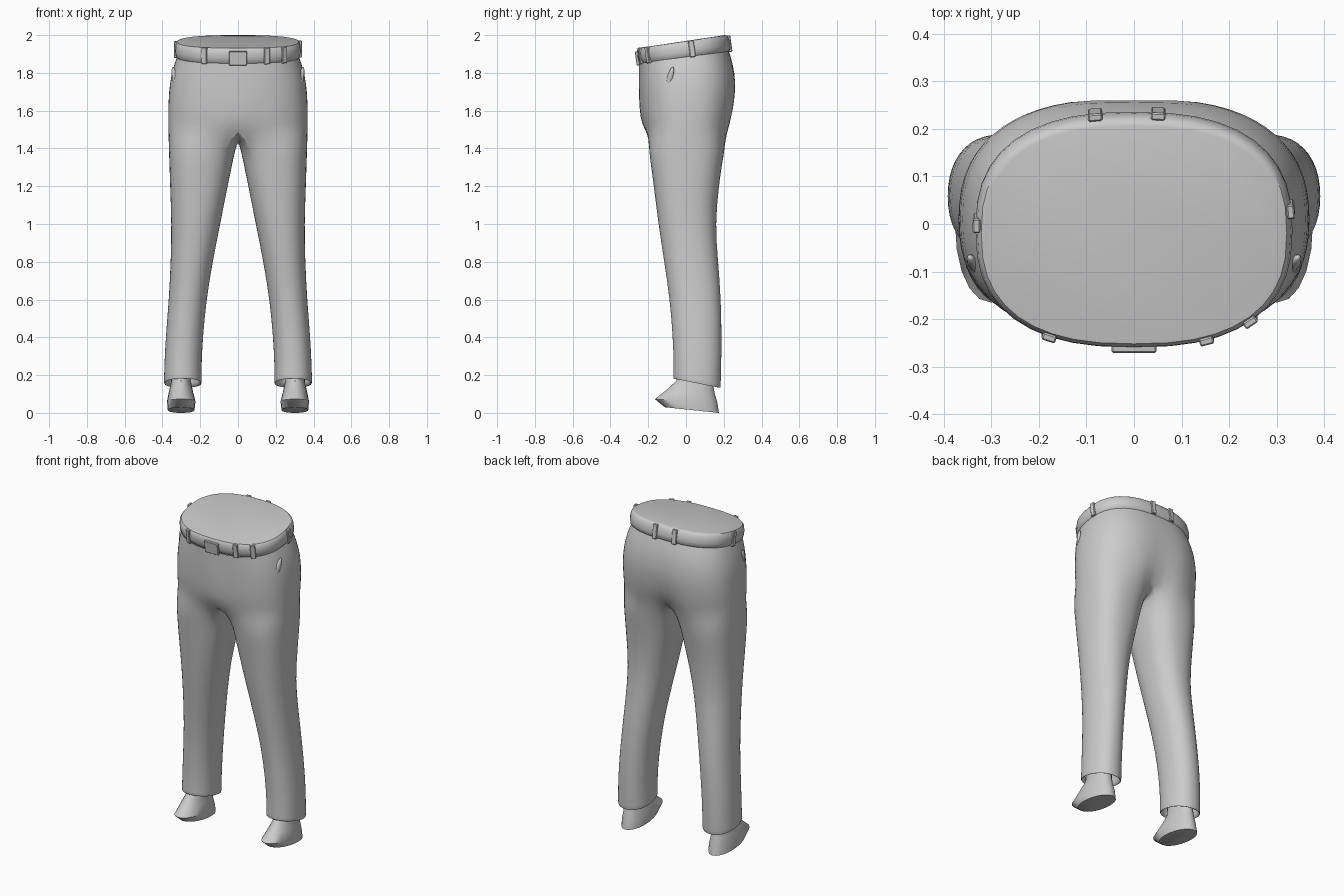
import bpy, bmesh
from math import sin, cos, pi, exp, radians
from mathutils import Vector, Matrix

if "Cube" in bpy.data.objects:
    bpy.data.objects.remove(bpy.data.objects["Cube"])


def sgnpow(v, p):
    return (abs(v) ** p) * (1 if v >= 0 else -1)


def oval(a, x0, x1, y0, y1, zf, zb, n):
    """Point on a superellipse that tilts from height zf (front) to zb (back)."""
    c, s = sgnpow(cos(a), 2 / n), sgnpow(sin(a), 2 / n)
    return Vector(((x0 + x1) / 2 + (x1 - x0) / 2 * c,
                   (y0 + y1) / 2 + (y1 - y0) / 2 * s,
                   (zf + zb) / 2 + (zb - zf) / 2 * s))


def skin(bm, top, low, closed):
    n = min(len(top), len(low))
    for k in range(n if closed else n - 1):
        j = (k + 1) % n
        bm.faces.new((top[k], low[k], low[j], top[j]))


def finish(bm, name, mirror=False, subsurf=0, angle=40):
    me = bpy.data.meshes.new(name)
    bm.to_mesh(me)
    bm.free()
    ob = bpy.data.objects.new(name, me)
    bpy.context.collection.objects.link(ob)
    if mirror:
        ob.modifiers.new("mirror", 'MIRROR').merge_threshold = 0.001
    if subsurf:
        m = ob.modifiers.new("smooth", 'SUBSURF')
        m.levels = m.render_levels = subsurf
    bpy.ops.object.select_all(action='DESELECT')
    bpy.context.view_layer.objects.active = ob
    ob.select_set(True)
    bpy.ops.object.shade_smooth_by_angle(angle=radians(angle))
    return ob


# Trousers: half pelvis rings, then closed leg rings, mirrored
M, N = 16, 24
# z front, z back, half width, y front, y back, cleft depth, fly bulge
PELVIS = [(1.85, 1.92, .324, -.25, .226, 0, 0),
          (1.80, 1.85, .346, -.248, .252, .003, .004),
          (1.73, 1.75, .364, -.246, .270, .007, .008),
          (1.64, 1.65, .370, -.241, .265, .015, .012),
          (1.56, 1.56, .371, -.233, .251, .03, .014),
          (1.50, 1.50, .370, -.219, .236, .06, .006)]
# z front, z back, x inner, x outer, y front, y back
LEG = [(1.40, 1.40, .012, .368, -.200, .208),
       (1.30, 1.30, .034, .364, -.186, .190),
       (1.20, 1.20, .054, .361, -.172, .176),
       (1.00, 1.00, .094, .353, -.148, .156),
       (.80, .80, .134, .357, -.117, .172),
       (.60, .60, .167, .367, -.087, .187),
       (.40, .40, .186, .384, -.071, .190),
       (.26, .24, .193, .391, -.067, .188),
       (.19, .145, .192, .393, -.068, .185),
       (.18, .13, .192, .393, -.068, .184),
       (.18, .13, .203, .382, -.057, .173),
       (.28, .26, .205, .380, -.055, .173)]
bm = bmesh.new()
rings = []
for zf, zb, rx, yf, yb, cleft, fly in PELVIS:
    ring = []
    for k in range(M + 1):
        p = oval(-pi / 2 + pi * k / M, -rx, rx, yf, yb, zf, zb, 2.5)
        if k in (0, M):
            p.x = 0
        p.y -= cleft * exp(-(p.x / .07) ** 2) if k > M / 2 else fly * exp(-(p.x / .05) ** 2)
        ring.append(bm.verts.new(p))
    rings.append(ring)
for a, b in zip(rings, rings[1:]):
    skin(bm, a, b, False)
# crotch saddle closes the last pelvis ring
last = rings[-1]
front, back = last[0].co.copy(), last[M].co.copy()
for k in range(M + 1, N):
    t = (k - M) / (N - M)
    p = back.lerp(front, t)
    p.z -= .06 * sin(pi * t)
    last.append(bm.verts.new(p))
span = radians(135)
for i, (zf, zb, x0, x1, yf, yb) in enumerate(LEG):
    ring = []
    for k in range(N):
        if k <= M:
            a = -span + 2 * span * k / M
        else:
            a = span + (2 * pi - 2 * span) * (k - M) / (N - M)
        ring.append(bm.verts.new(oval(a, x0, x1, yf, yb, zf, zb, 2.45 if i < 3 else 2.2)))
    skin(bm, last, ring, True)
    last = ring
finish(bm, "trousers", mirror=True, subsurf=1)

# Feet: lofted shoe shape with an upturned toe, mirrored
FOOT = [(.26, .26, .25, .345, -.045, .140),
        (.17, .15, .248, .355, -.050, .143),
        (.12, .10, .238, .366, -.105, .153),
        (.073, .05, .225, .376, -.165, .167),
        (.03, .0, .230, .372, -.112, .174)]
bm = bmesh.new()
last = None
for zf, zb, x0, x1, yf, yb in FOOT:
    ring = [bm.verts.new(oval(2 * pi * k / 20, x0, x1, yf, yb, zf, zb, 2.1)) for k in range(20)]
    if last:
        skin(bm, last, ring, True)
    last = ring
bm.faces.new(last[::-1])
finish(bm, "feet", mirror=True)


# Belt: rounded band around the tilted waist
def waist(a, off, h):
    p = oval(a, -.325 - off, .325 + off, -.25 - off, .226 + off, 1.89, 1.957, 2.5)
    return p + Vector((0, -.14 * h, h))


bm = bmesh.new()
last = None
for off, h in [(-.014, .043), (-.004, .041), (.004, .03), (.008, .008),
               (.008, -.012), (.004, -.034), (-.006, -.044)]:
    ring = [bm.verts.new(waist(2 * pi * k / 40, off, h)) for k in range(40)]
    if last:
        skin(bm, last, ring, True)
    else:
        # Flat lid closing the waist
        bm.faces.new(ring)
    last = ring
finish(bm, "belt")


# Buckle and belt loops: small bevelled boxes set on the belt
def plate(name, deg, off, h, w, d, t, bevel):
    a = radians(deg)
    tan = (waist(a + .02, 0, 0) - waist(a - .02, 0, 0)).normalized()
    out = tan.cross(Vector((0, -.14, 1))).normalized()
    up = out.cross(tan)
    rot = Matrix((tan, out, up)).transposed().to_4x4()
    bm = bmesh.new()
    bmesh.ops.create_cube(bm, size=1)
    bmesh.ops.scale(bm, vec=(w, d, t), verts=bm.verts)
    bmesh.ops.bevel(bm, geom=bm.edges[:], offset=bevel, segments=1, affect='EDGES')
    bmesh.ops.transform(bm, matrix=Matrix.Translation(waist(a, off, h)) @ rot, verts=bm.verts)
    bmesh.ops.recalc_face_normals(bm, faces=bm.faces)
    finish(bm, name, angle=30)


plate("buckle", -90, .009, -.013, .094, .018, .075, .003)
for i, deg in enumerate((-117.5, -67.7, -46.8, 6.5, 84.5, 100, 178.5)):
    plate(f"belt_loop_{i + 1}", deg, .006, -.002, .03, .016, .088, .003)

# Pocket puckers: flattened slivers on the hip sides
bm = bmesh.new()
bmesh.ops.create_uvsphere(bm, u_segments=12, v_segments=8, radius=1)
m = (Matrix.Translation((.336, -.085, 1.775)) @ Matrix.Rotation(radians(-30), 4, 'Z')
     @ Matrix.Rotation(radians(-18), 4, 'X') @ Matrix.Diagonal((.012, .016, .06, 1)))
bmesh.ops.transform(bm, matrix=m, verts=bm.verts)
finish(bm, "pocket_edges", mirror=True)
